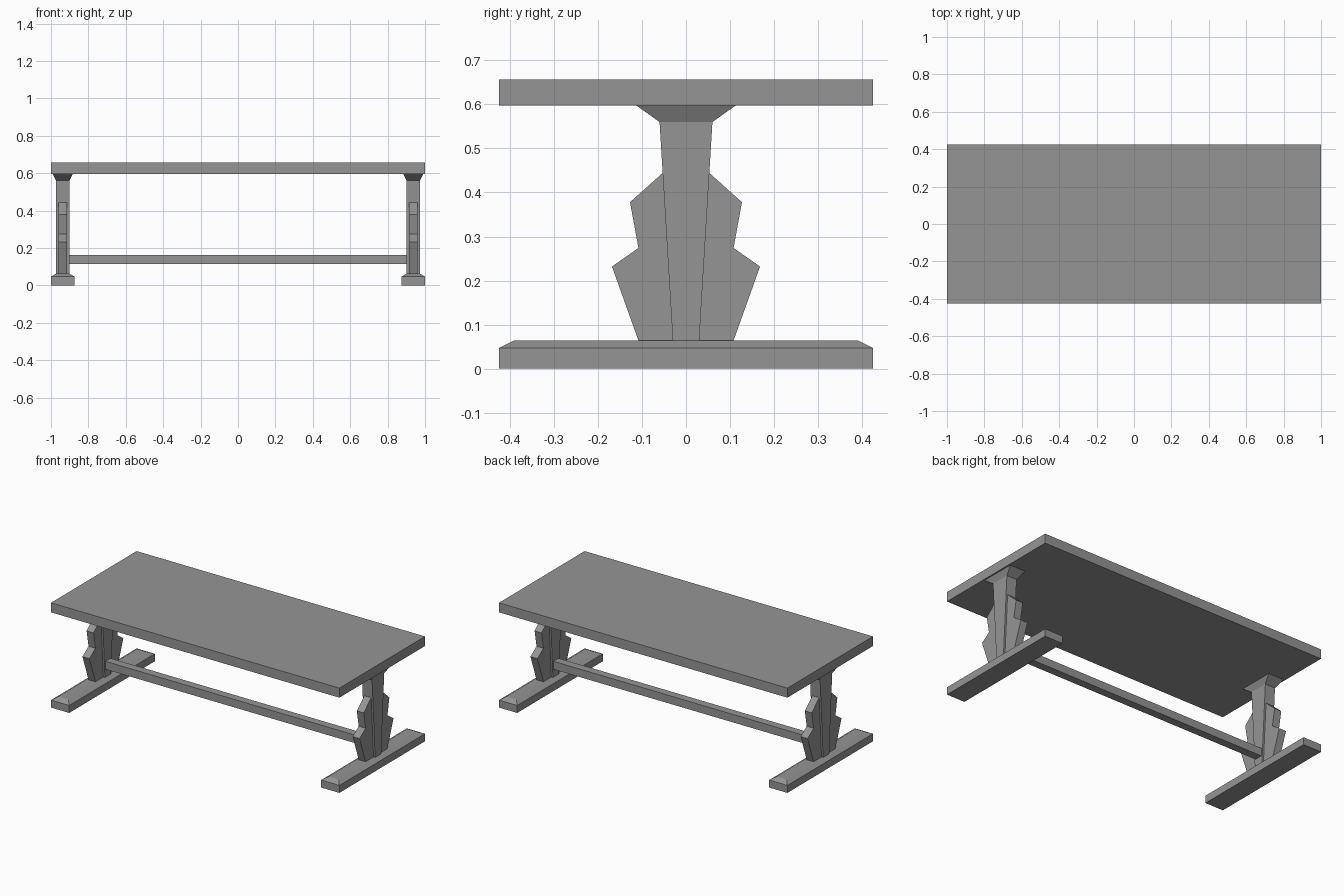
import bpy
import bmesh

default = bpy.data.objects.get("Cube")
if default:
    bpy.data.objects.remove(default, do_unlink=True)

# Single flat grey
GREY = (0.3, 0.3, 0.3, 1.0)
grey = bpy.data.materials.new("plain grey")
grey.use_nodes = True
grey.diffuse_color = GREY
grey.node_tree.nodes["Principled BSDF"].inputs["Base Color"].default_value = GREY


def finish(name, bm):
    bmesh.ops.recalc_face_normals(bm, faces=bm.faces)
    mesh = bpy.data.meshes.new(name)
    bm.to_mesh(mesh)
    bm.free()
    mesh.materials.append(grey)
    obj = bpy.data.objects.new(name, mesh)
    bpy.context.collection.objects.link(obj)
    return obj


def loft(name, cx, levels):
    """Stack of rectangles (half x, half y, z), joined and capped."""
    bm = bmesh.new()
    rings = [[bm.verts.new((cx + sx * hx, sy * hy, z))
              for sx, sy in ((-1, -1), (1, -1), (1, 1), (-1, 1))]
             for hx, hy, z in levels]
    for low, high in zip(rings, rings[1:]):
        for i in range(4):
            j = (i + 1) % 4
            bm.faces.new((low[i], low[j], high[j], high[i]))
    bm.faces.new(rings[0])
    bm.faces.new(rings[-1])
    return finish(name, bm)


def slab(name, cx, half, outline):
    """Mirrored (y, z) outline extruded along x."""
    bm = bmesh.new()
    points = outline + [(-y, z) for y, z in reversed(outline)]
    face = bm.faces.new([bm.verts.new((cx - half, y, z)) for y, z in points])
    moved = bmesh.ops.extrude_face_region(bm, geom=[face])["geom"]
    verts = [v for v in moved if isinstance(v, bmesh.types.BMVert)]
    bmesh.ops.translate(bm, vec=(2 * half, 0, 0), verts=verts)
    return finish(name, bm)


# Top board and long stretcher
TOP, FLOOR, LEG_X = 0.597, 0.064, 0.937
loft("table_top", 0, [(1, 0.424, TOP), (1, 0.424, 0.657)])
loft("stretcher", 0, [(0.91, 0.025, 0.114), (0.91, 0.025, 0.164)])

# Trestle ends: chamfered foot, flared post, shaped side wings
wing = [(0.108, FLOOR), (0.168, 0.232), (0.108, 0.274), (0.127, 0.378), (0.05, 0.447)]
for side, sign in (("left", 1), ("right", -1)):
    x = sign * LEG_X
    loft(side + "_foot", x, [(0.063, 0.424, 0), (0.063, 0.424, 0.047), (0.034, 0.39, FLOOR)])
    loft(side + "_post", x, [(0.035, 0.03, FLOOR), (0.035, 0.06, 0.56), (0.054, 0.112, TOP)])
    slab(side + "_wings", x, 0.024, wing)
